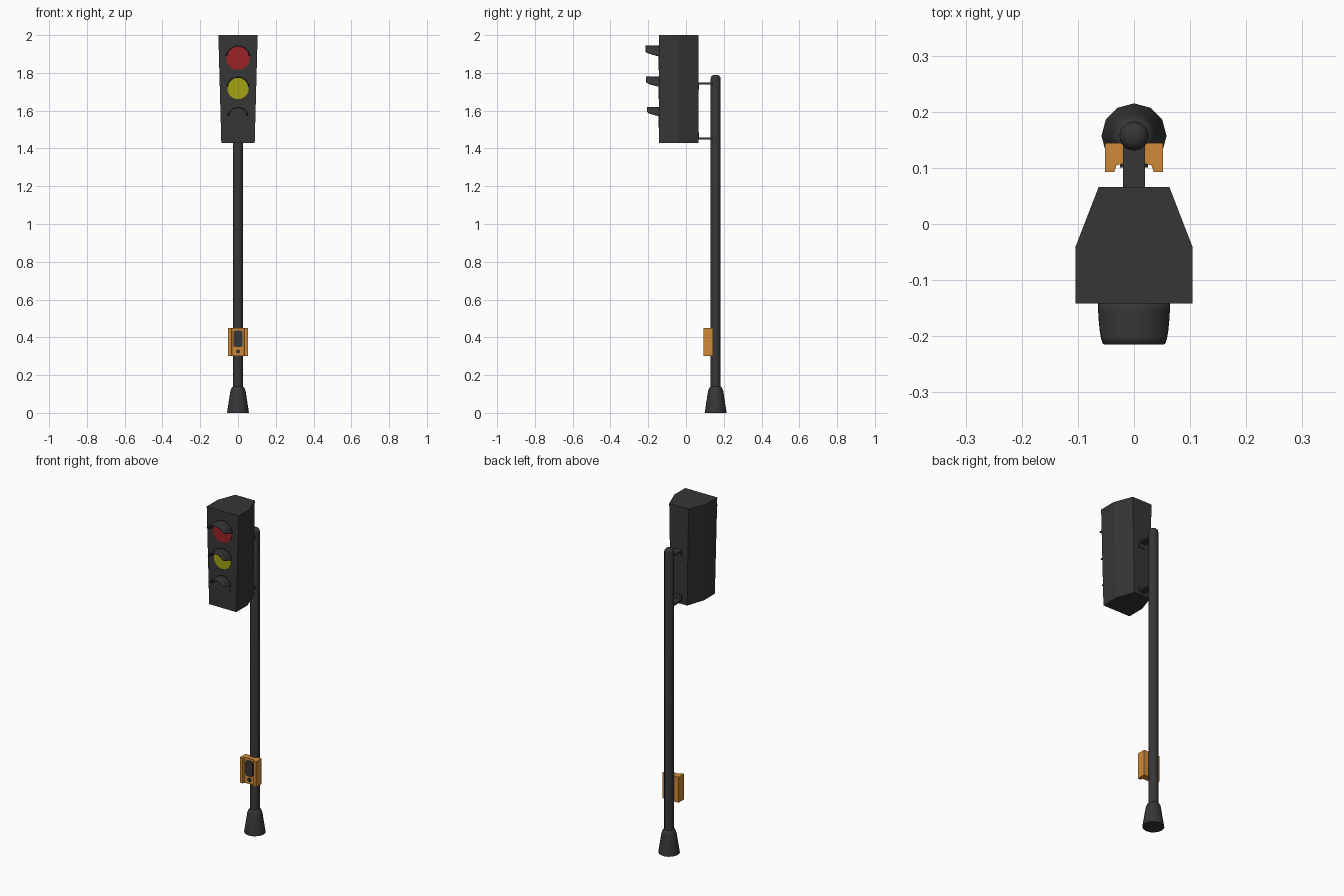
import bpy, bmesh
from math import sin, cos, pi, radians

if "Cube" in bpy.data.objects:
    bpy.data.objects.remove(bpy.data.objects["Cube"])


def material(name, rgb):
    m = bpy.data.materials.new(name)
    m.diffuse_color = (*rgb, 1)
    m.use_nodes = True
    m.node_tree.nodes["Principled BSDF"].inputs["Base Color"].default_value = m.diffuse_color
    return m


DARK = material("charcoal", (0.037, 0.037, 0.037))
ORANGE = material("orange", (0.63, 0.255, 0.038))
RED = material("red", (0.33, 0.016, 0.018))
YELLOW = material("yellow", (0.36, 0.36, 0.006))
POLE_Y, FACE_Y = 0.157, -0.142


def finish(name, verts, faces, mat, smooth=0):
    me = bpy.data.meshes.new(name)
    me.from_pydata(verts, [], faces)
    bm = bmesh.new()
    bm.from_mesh(me)
    bmesh.ops.remove_doubles(bm, verts=bm.verts, dist=1e-5)
    bmesh.ops.recalc_face_normals(bm, faces=bm.faces)
    bm.to_mesh(me)
    bm.free()
    me.materials.append(mat)
    ob = bpy.data.objects.new(name, me)
    bpy.context.collection.objects.link(ob)
    if smooth:
        bpy.ops.object.select_all(action='DESELECT')
        ob.select_set(True)
        bpy.context.view_layer.objects.active = ob
        bpy.ops.object.shade_smooth_by_angle(angle=radians(smooth))
    return ob


def loft(name, rings, mat, smooth=0):
    """Bridge rings of equal length and cap both ends."""
    n = len(rings[0])
    faces = [(k * n + i, k * n + (i + 1) % n, (k + 1) * n + (i + 1) % n, (k + 1) * n + i)
             for k in range(len(rings) - 1) for i in range(n)]
    last = (len(rings) - 1) * n
    faces += [tuple(range(n)), tuple(range(last, last + n))]
    return finish(name, [v for r in rings for v in r], faces, mat, smooth)


def turned(name, profile, mat, sides=12):
    """Revolve (radius, z) points around the pole axis."""
    rings = [[(r * cos(2 * pi * i / sides), POLE_Y + r * sin(2 * pi * i / sides), z)
              for i in range(sides)] for r, z in profile]
    return loft(name, rings, mat, 40)


def plate(name, outline, y0, y1, mat):
    """Extrude an x-z outline along y."""
    return loft(name, [[(x, y, z) for x, z in outline] for y in (y0, y1)], mat)


def box(name, x, y0, y1, z0, z1, mat):
    return plate(name, [(-x, z0), (x, z0), (x, z1), (-x, z1)], y0, y1, mat)


def disc(name, r, z, y0, y1, mat, n=24):
    return plate(name, [(r * cos(2 * pi * i / n), z + r * sin(2 * pi * i / n))
                        for i in range(n)], y0, y1, mat)


# pole with rounded cap, and flared foot
turned("pole", [(0.0265, 0.02), (0.0265, 1.768), (0.024, 1.779), (0.016, 1.787), (0.006, 1.79)], DARK)
turned("pole_foot", [(0.058, 0), (0.041, 0.112), (0.037, 0.126), (0.031, 0.136), (0.026, 0.139)], DARK)

# signal housing: six-sided, narrower at the bottom
half = [(0.104, FACE_Y), (0.104, -0.04), (0.063, 0.066)]
section = half + [(-x, y) for x, y in reversed(half)]
loft("signal_housing", [[(x * s, y, z) for x, y in section]
                        for s, z in ((0.85, 1.43), (1, 2.0))], DARK)


# lenses with curved visors
def visor(name, r, z, depth):
    n, m = 28, 5
    verts = []
    for i in range(n + 1):
        a = radians(8 + 164 * i / n)
        t = min(1, (radians(90) - abs(a - pi / 2) - radians(8)) / radians(27))
        d = depth * (0.1 + 0.9 * sin(t * pi / 2))
        for j in range(m + 1):
            verts.append(((r - 0.003) * cos(a), FACE_Y + 0.002 - d * j / m, z + (r - 0.003) * sin(a)))
    faces = [(i * (m + 1) + j, (i + 1) * (m + 1) + j, (i + 1) * (m + 1) + j + 1, i * (m + 1) + j + 1)
             for i in range(n) for j in range(m)]
    ob = finish(name, verts, faces, DARK, 40)
    mod = ob.modifiers.new("thickness", 'SOLIDIFY')
    mod.thickness, mod.offset = 0.006, 0


for label, r, z, depth, mat in (("red", 0.065, 1.88, 0.075, RED),
                                ("yellow", 0.060, 1.72, 0.071, YELLOW),
                                ("unlit", 0.055, 1.565, 0.066, DARK)):
    disc(label + "_lens", r - 0.003, z - 0.002, FACE_Y - 0.003, FACE_Y + 0.002, mat)
    visor(label + "_visor", r, z, depth)

# brackets joining housing to pole
for label, z, d in (("upper", 1.744, -1), ("lower", 1.452, 1)):
    box(label + "_bracket_arm", 0.02, 0.062, 0.15, z - 0.005, z + 0.005, DARK)
    lo, hi = sorted((z - 0.005 * d, z + 0.032 * d))
    box(label + "_bracket_plate", 0.02, 0.062, 0.07, lo, hi, DARK)

# push button box: grooved front with raised side rails
half = [(0.052, 0.144), (0.052, 0.093), (0.035, 0.093), (0.031, 0.105), (0.021, 0.107)]
section = half + [(-x, y) for x, y in reversed(half)]
loft("button_box", [[(x, y, z) for x, y in section] for z in (0.30, 0.45)], ORANGE)
x, c, z0, z1 = 0.025, 0.009, 0.348, 0.437
plate("button_panel", [(x - c, z0), (x, z0 + c), (x, z1 - c), (x - c, z1),
                       (c - x, z1), (-x, z1 - c), (-x, z0 + c), (c - x, z0)], 0.101, 0.108, DARK)
disc("push_button", 0.011, 0.325, 0.101, 0.108, DARK, 12)
